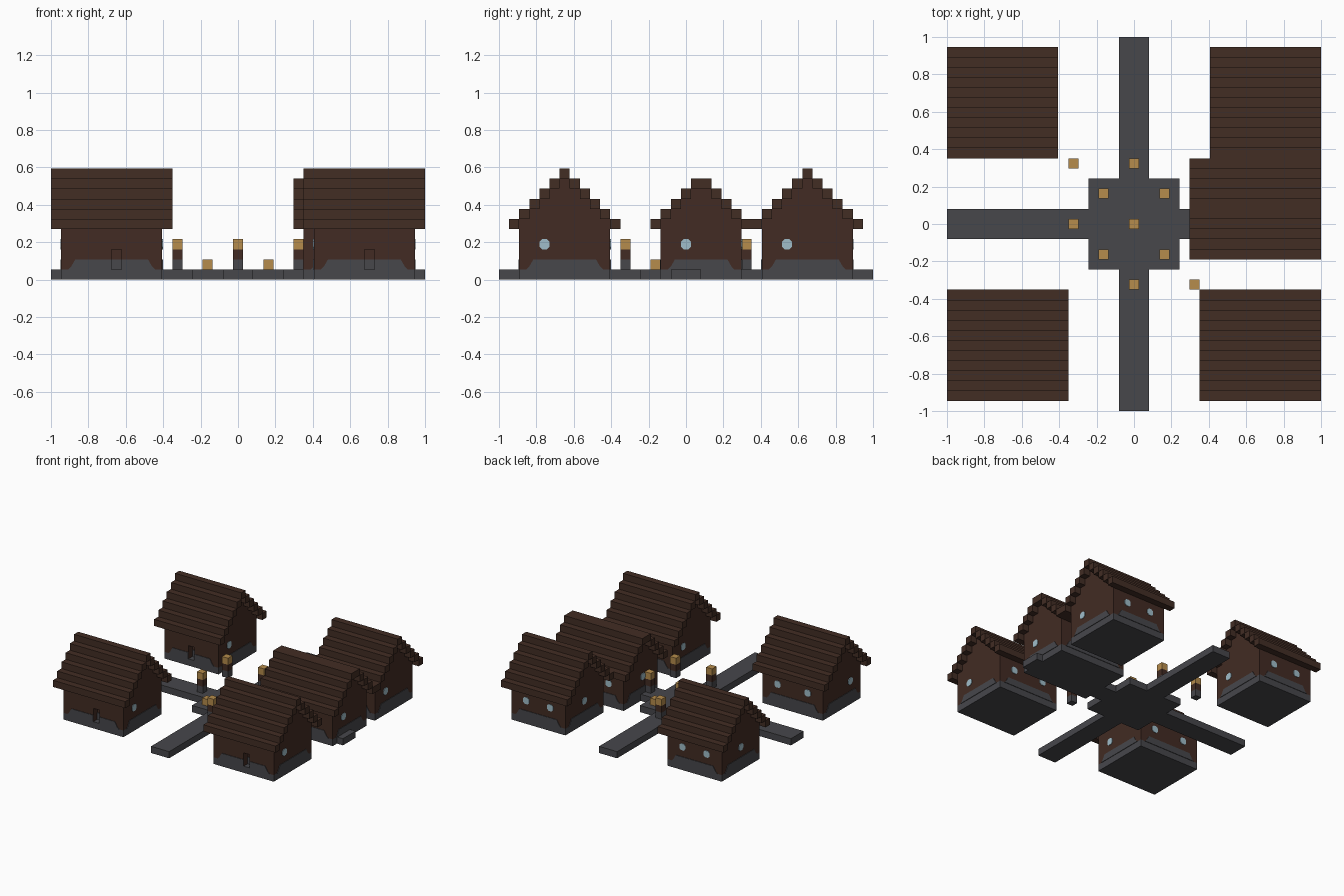
import bpy, bmesh
from mathutils import Vector

cube = bpy.data.objects.get("Cube")
if cube:
    bpy.data.objects.remove(cube)

U = 2 / 37          # one building block
HALF = 18.5         # blocks from the edge to the centre
T = 0.08            # thickness of painted plates, in blocks


def material(name, srgb):
    lin = [((c / 255 + 0.055) / 1.055) ** 2.4 for c in srgb] + [1]
    m = bpy.data.materials.new(name)
    m.use_nodes = True
    m.diffuse_color = lin
    m.node_tree.nodes["Principled BSDF"].inputs["Base Color"].default_value = lin
    return m


WOOD = material("dark wood", (66, 43, 35))
ROOF = material("roof wood", (66, 45, 36))
STONE = material("grey stone", (71, 71, 75))
GLASS = material("pale blue glass", (160, 190, 202))
GOLD = material("lamp gold", (182, 140, 76))


def point(x, y, z):
    return Vector(((x - HALF) * U, (y - HALF) * U, z * U))


def prism(bm, ring, offset):
    """Extrude a flat ring of block coordinates along an offset."""
    a = [bm.verts.new(point(*p)) for p in ring]
    b = [bm.verts.new(point(*(Vector(p) + Vector(offset)))) for p in ring]
    bm.faces.new(a)
    bm.faces.new(b[::-1])
    for i in range(len(a)):
        j = (i + 1) % len(a)
        bm.faces.new((a[j], a[i], b[i], b[j]))


def box(bm, x0, x1, y0, y1, z0, z1):
    prism(bm, [(x0, y0, z0), (x1, y0, z0), (x1, y1, z0), (x0, y1, z0)],
          (0, 0, z1 - z0))


def plate(bm, side, at, outline):
    """Thin plate on a wall; side is the axis and sign of its normal."""
    sign = 1 if side[0] == "+" else -1
    if side[1] == "x":
        prism(bm, [(at, u, z) for u, z in outline], (sign * T, 0, 0))
    else:
        prism(bm, [(u, at, z) for u, z in outline], (0, sign * T, 0))


def finish(name, bm, mat):
    bmesh.ops.recalc_face_normals(bm, faces=bm.faces)
    me = bpy.data.meshes.new(name)
    bm.to_mesh(me)
    bm.free()
    me.materials.append(mat)
    bpy.context.collection.objects.link(bpy.data.objects.new(name, me))


def octagon(u, z, c=0.25):
    return [(u + c, z), (u + 1 - c, z), (u + 1, z + c), (u + 1, z + 1 - c),
            (u + 1 - c, z + 1), (u + c, z + 1), (u, z + 1 - c), (u, z + c)]


def course(u0, u1):
    """Upper stone course with sloping ends."""
    return [(u0 + .7, 1), (u1 - .7, 1), (u1 - 1, 1.3), (u1 - 1.4, 2),
            (u0 + 1.4, 2), (u0 + 1, 1.3)]


def house(name, x0, x1, y0, y1, side_window):
    rows = (y1 - y0 + 1) // 2
    door = x0 + (x1 - x0) // 2

    # stone footing and the sloped course painted on the walls
    bm = bmesh.new()
    box(bm, x0, x1, y0, y1, 0, 1)
    plate(bm, "+x", x1, course(y0, y1))
    plate(bm, "-x", x0, course(y0, y1))
    plate(bm, "+y", y1, course(x0, x1))
    plate(bm, "-y", y0, [(x0 + .7, 1), (door, 1), (door, 2),
                         (x0 + 1.4, 2), (x0 + 1, 1.3)])
    plate(bm, "-y", y0, [(door + 1, 1), (x1 - .7, 1), (x1 - 1, 1.3),
                         (x1 - 1.4, 2), (door + 1, 2)])
    plate(bm, "-y", y0 + 1, [(door, 1), (door + 1, 1), (door + 1, 2), (door, 2)])
    finish(name + "_footing", bm, STONE)

    # walls with a door opening, and stepped gables
    bm = bmesh.new()
    box(bm, x0, x1, y0 + 1, y1, 1, 5)
    box(bm, x0, door, y0, y0 + 1, 1, 5)
    box(bm, door + 1, x1, y0, y0 + 1, 1, 5)
    box(bm, door, door + 1, y0, y0 + 1, 3, 5)
    for k in range(rows):
        box(bm, x0, x1, y0 + k, y1 - k, 5 + k, 6 + k)
    finish(name + "_walls", bm, WOOD)

    # stepped roof, overhanging one block all round
    bm = bmesh.new()
    for k in range(rows + 1):
        for y in {y0 + k - 1, y1 - k}:
            box(bm, x0 - 1, x1 + 1, y, y + 1, 5 + k, 6 + k)
    finish(name + "_roof", bm, ROOF)

    # windows
    bm = bmesh.new()
    plate(bm, "+x", x1, octagon(y0 + 2, 3))
    plate(bm, "-x", x0, octagon(y0 + side_window, 3))
    for u in (x0 + 2, x1 - 3):
        plate(bm, "+y", y1, octagon(u, 3))
    finish(name + "_windows", bm, GLASS)


house("front_right_house", 1, 11, 2, 11, 2)
house("front_left_house", 26, 36, 2, 11, 6)
house("back_right_house", 1, 10, 26, 35, 4)
house("back_left_house", 27, 36, 26, 35, 4)
house("middle_house", 25, 36, 16, 24, 3)

# crossing paths and central square
bm = bmesh.new()
box(bm, 14, 23, 14, 23, 0, 1)
for a, b in ((0, 14), (23, 37)):
    box(bm, 17, 20, a, b, 0, 1)
    box(bm, a, b, 17, 20, 0, 1)
finish("paths", bm, STONE)

# lamps: tall posts around the square, low lights on it
tall = [(-6, 6), (0, 6), (-6, 0), (6, 0), (0, -6), (6, -6)]
low = [(-3, -3), (3, -3), (-3, 3), (3, 3), (0, 0)]
bases, posts, lights = bmesh.new(), bmesh.new(), bmesh.new()
for group, height in ((tall, 3), (low, 1)):
    for dx, dy in group:
        x, y = 18 + dx, 18 + dy
        if height == 3:
            box(bases, x, x + 1, y, y + 1, 1, 2)
            box(posts, x, x + 1, y, y + 1, 2, 3)
        box(lights, x, x + 1, y, y + 1, height, height + 1)
finish("lamp_bases", bases, STONE)
finish("lamp_posts", posts, WOOD)
finish("lamp_lights", lights, GOLD)
